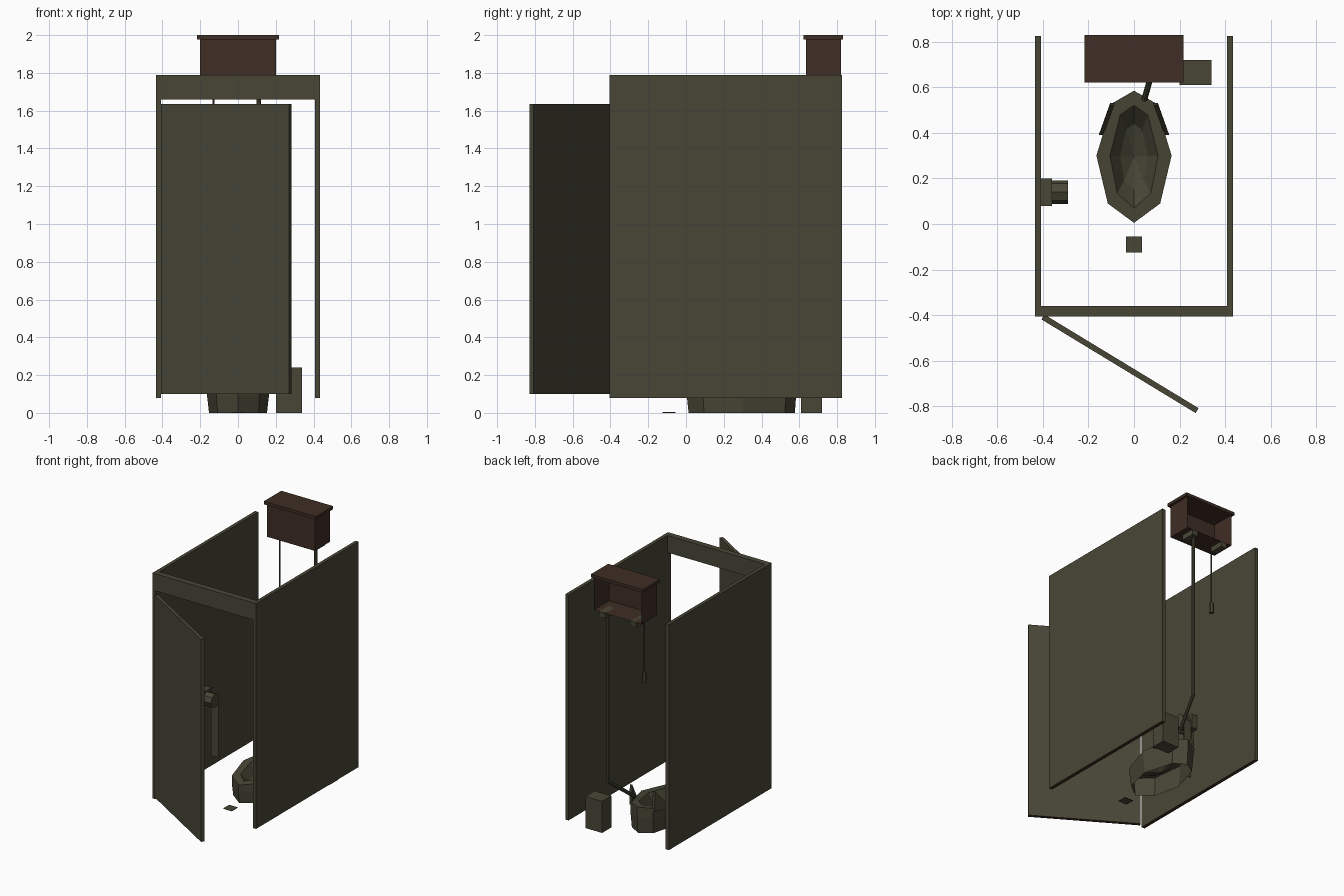
import bpy, bmesh, math
from mathutils import Vector, Matrix

old = bpy.data.objects.get("Cube")
if old:
    bpy.data.objects.remove(old, do_unlink=True)


def material(name, rgb):
    m = bpy.data.materials.new(name)
    m.use_nodes = True
    col = (*rgb, 1)
    m.diffuse_color = col
    node = m.node_tree.nodes["Principled BSDF"]
    node.inputs["Base Color"].default_value = col
    node.inputs["Roughness"].default_value = 0.9
    return m


OLIVE = material("dark olive", (0.064, 0.062, 0.037))
BROWN = material("dark brown", (0.050, 0.027, 0.018))


def finish(name, bm, mats):
    bmesh.ops.recalc_face_normals(bm, faces=bm.faces)
    mesh = bpy.data.meshes.new(name)
    bm.to_mesh(mesh)
    bm.free()
    obj = bpy.data.objects.new(name, mesh)
    bpy.context.collection.objects.link(obj)
    for m in mats:
        mesh.materials.append(m)
    return obj


def box(name, lo, hi, mat=OLIVE, brown_base=False, open_back=False):
    """Axis-aligned box between two corners."""
    lo, hi = Vector(lo), Vector(hi)
    bm = bmesh.new()
    bmesh.ops.create_cube(bm, size=1)
    for v in bm.verts:
        v.co = Vector((v.co[i] * (hi[i] - lo[i]) + (lo[i] + hi[i]) / 2 for i in range(3)))
    bm.normal_update()
    if open_back:
        back = [f for f in bm.faces if f.normal.y > 0.5]
        bmesh.ops.delete(bm, geom=back, context="FACES")
    obj = finish(name, bm, [mat, BROWN])
    if brown_base:
        for p in obj.data.polygons:
            if p.normal.z < -0.5:
                p.material_index = 1
    return obj


def rod(name, a, b, radius, sides=8):
    """Straight prism from a to b."""
    a, b = Vector(a), Vector(b)
    bm = bmesh.new()
    turn = (b - a).to_track_quat("Z", "Y").to_matrix().to_4x4()
    bmesh.ops.create_cone(bm, cap_ends=True, segments=sides, radius1=radius, radius2=radius,
                          depth=(b - a).length, matrix=Matrix.Translation((a + b) / 2) @ turn)
    return finish(name, bm, [OLIVE])


# Cubicle walls and the beam above the doorway
box("right_wall", (-0.435, -0.405, 0.08), (-0.408, 0.826, 1.79), brown_base=True)
box("left_wall", (0.408, -0.405, 0.08), (0.435, 0.826, 1.79), brown_base=True)
box("front_beam", (-0.435, -0.405, 1.66), (0.435, -0.36, 1.79))

# Door swung open about its hinge
hinge, tip = Vector((-0.4, -0.408, 0)), Vector((0.277, -0.819, 0))
swing = tip - hinge
door = box("door", (0, -0.0125, 0.1), (swing.length, 0.0125, 1.635), brown_base=True)
door.location = hinge
door.rotation_euler.z = math.atan2(swing.y, swing.x)

# High cistern, open at the back, with lid and brackets
box("cistern", (-0.2, 0.635, 1.73), (0.2, 0.82, 1.977), BROWN, open_back=True)
box("cistern_lid", (-0.218, 0.622, 1.977), (0.218, 0.83, 2.0), BROWN)
for side, x in (("right", -0.13), ("left", 0.13)):
    box(side + "_bracket", (x - 0.025, 0.71, 1.69), (x + 0.025, 0.82, 1.73))

# Pull chain and flush pipe
rod("pull_chain", (-0.13, 0.685, 1.29), (-0.13, 0.685, 1.73), 0.005, 6)
rod("chain_handle", (-0.13, 0.685, 1.22), (-0.13, 0.685, 1.3), 0.017, 6)
rod("flush_pipe", (0.11, 0.775, 0.43), (0.11, 0.775, 1.73), 0.013)
rod("lower_pipe", (0.11, 0.775, 0.435), (0.045, 0.545, 0.25), 0.013)

# Faceted toilet bowl: one outline lofted through rings, open underneath
half = [(0, 0.005), (0.115, 0.09), (0.165, 0.3), (0.095, 0.53), (0, 0.585)]
outline = half + [(-x, y) for x, y in half[-2:0:-1]]
MID = 0.295


def rim_height(y):
    return 0.14 + 0.1 * y


bm = bmesh.new()
rings = []
# scale across, scale along, share of rim height
for sx, sy, h in ((0.93, 0.97, 0), (1, 1, 0.6), (1, 1, 1), (0.64, 0.78, 1), (0.37, 0.5, 0.6)):
    ring = []
    for x, y in outline:
        yy = MID + (y - MID) * sy
        ring.append(bm.verts.new((x * sx, yy, rim_height(yy) * h)))
    rings.append(ring)
n = len(outline)
for a, b in zip(rings, rings[1:]):
    for i in range(n):
        bm.faces.new((a[i], a[(i + 1) % n], b[(i + 1) % n], b[i]))
drain = bm.verts.new((0, MID, 0.06))
for i in range(n):
    bm.faces.new((rings[-1][i], rings[-1][(i + 1) % n], drain))
finish("toilet_bowl", bm, [OLIVE])

# Pointed fins on both sides of the bowl's back
for side, s in (("right", -1), ("left", 1)):
    bm = bmesh.new()
    layers = []
    for off in (0, 0.02):
        pts = ((0.135, 0.39, 0.16), (0.085, 0.53, 0.17), (0.087, 0.52, 0.32))
        layers.append([bm.verts.new((s * (x + off), y, z)) for x, y, z in pts])
    bm.faces.new(layers[0])
    bm.faces.new(layers[1])
    for i in range(3):
        j = (i + 1) % 3
        bm.faces.new((layers[0][i], layers[0][j], layers[1][j], layers[1][i]))
    finish(side + "_seat_fin", bm, [OLIVE])

# Paper holder, roll and hanging sheet
box("paper_holder", (-0.41, 0.08, 0.6), (-0.36, 0.2, 0.71))
rod("paper_roll", (-0.36, 0.14, 0.65), (-0.29, 0.14, 0.65), 0.052)
box("paper_sheet", (-0.358, 0.185, 0.2), (-0.295, 0.19, 0.65))

# Waste bin and a scrap of paper on the floor
box("waste_bin", (0.2, 0.61, 0), (0.34, 0.72, 0.24))
box("paper_scrap", (-0.036, -0.125, 0), (0.036, -0.055, 0.004))
